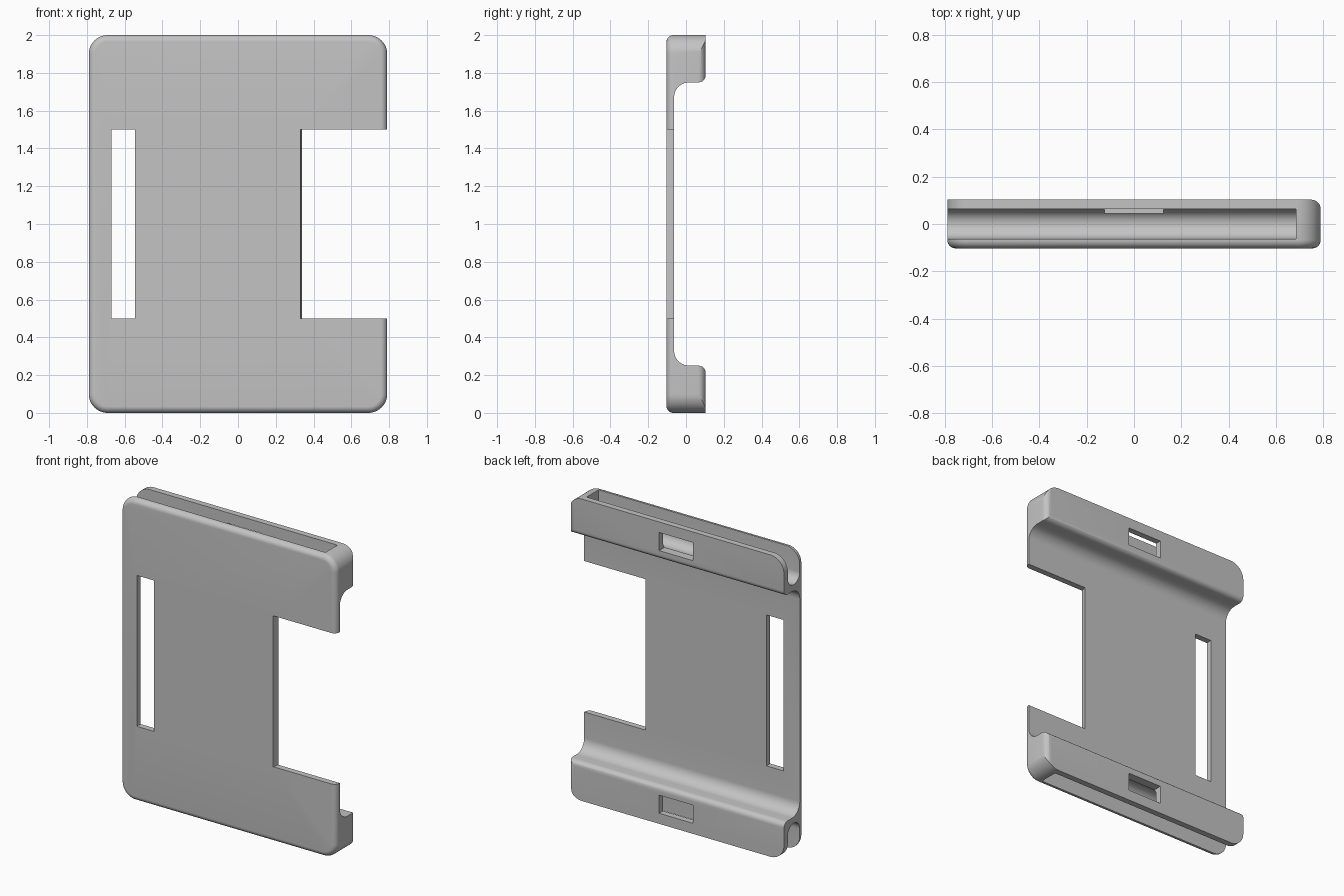
import bpy, bmesh, math
from mathutils import Vector

if "Cube" in bpy.data.objects:
    bpy.data.objects.remove(bpy.data.objects["Cube"])

HX, HY, H = 0.79, 0.103, 2.0      # half width, half depth, height
PLATE_Y = -0.063                  # back of the thin plate
SLOT = 0.0625                     # half width of the rail channels


def arc(cx, cy, r, a0, a1, n=12):
    return [(cx + r * math.cos(math.radians(a0 + (a1 - a0) * i / n)),
             cy + r * math.sin(math.radians(a0 + (a1 - a0) * i / n))) for i in range(n + 1)]


def make_object(name, bm):
    bmesh.ops.recalc_face_normals(bm, faces=bm.faces[:])
    mesh = bpy.data.meshes.new(name)
    bm.to_mesh(mesh)
    bm.free()
    ob = bpy.data.objects.new(name, mesh)
    bpy.context.collection.objects.link(ob)
    return ob


def loft(name, rings):
    """Closed solid through rings holding the same number of points."""
    bm = bmesh.new()
    loops = [[bm.verts.new(p) for p in ring] for ring in rings]
    n = len(loops[0])
    for a, b in zip(loops, loops[1:]):
        for i in range(n):
            j = (i + 1) % n
            bm.faces.new((a[i], a[j], b[j], b[i]))
    bm.faces.new(loops[0])
    bm.faces.new(loops[-1][::-1])
    return make_object(name, bm)


def prism_x(name, yz, x0, x1):
    return loft(name, [[(x, y, z) for y, z in yz] for x in (x0, x1)])


def prism_z(name, xy, z0, z1):
    return loft(name, [[(x, y, z) for x, y in xy] for z in (z0, z1)])


def box(name, x0, x1, y0, y1, z0, z1):
    return prism_z(name, [(x0, y0), (x1, y0), (x1, y1), (x0, y1)], z0, z1)


def boolean(ob, tool, op):
    mod = ob.modifiers.new(op, 'BOOLEAN')
    mod.operation, mod.object, mod.solver = op, tool, 'EXACT'
    bpy.context.view_layer.objects.active = ob
    bpy.ops.object.modifier_apply(modifier=mod.name)
    bpy.data.objects.remove(tool, do_unlink=True)


def rounded_rect(inset, y, r=0.1):
    """Outline of the front view, shrunk by inset."""
    pts = []
    for sx, sz, a in ((1, 1, 0), (-1, 1, 90), (-1, -1, 180), (1, -1, 270)):
        pts += arc(sx * (HX - r), H / 2 + sz * (H / 2 - r), r - inset, a, a + 90)
    return [(x, y, z) for x, z in pts]


# Holder: side profile with thick rails at both ends
half = arc(HY - 0.035, 1.785, 0.035, 0, -90, 8) + arc(PLATE_Y + 0.08, 1.67, 0.08, 90, 180)
profile = [(-0.2, 2.1), (HY, 2.1)] + half
profile += [(y, H - z) for y, z in reversed(profile)]
holder = prism_x("card_holder", profile, -0.9, 0.9)

# Rounded outline with a soft front edge
R = 0.035
rings = [rounded_rect(R * (1 - math.sin(t)), -HY + R * (1 - math.cos(t)))
         for t in (math.radians(90 * i / 8) for i in range(9))]
rings.append(rounded_rect(0, 0.25))
boolean(holder, loft("outline", rings), 'INTERSECT')

# Soft vertical edge at the closed back end of the rails
corner = arc(HX - 0.04, HY - 0.04, 0.04, 0, 90, 8)
corner = [(HX + 0.1, HY - 0.04)] + corner + [(HX - 0.04, HY + 0.1), (HX + 0.1, HY + 0.1)]
boolean(holder, prism_z("corner_cutter", corner, -0.1, 2.1), 'DIFFERENCE')

# Round-bottomed channels and latch windows in both rails
for flip in (False, True):
    m = (lambda z: H - z) if flip else (lambda z: z)
    u = [(SLOT, 2.2)] + arc(0, 1.853, SLOT, 0, -180, 20) + [(-SLOT, 2.2)]
    boolean(holder, prism_x("channel_cutter", [(y, m(z)) for y, z in u], -1.0, 0.685), 'DIFFERENCE')
    z0, z1 = sorted((m(1.81), m(1.93)))
    boolean(holder, box("window_cutter", -0.125, 0.125, 0.0, 0.2, z0, z1), 'DIFFERENCE')

# Strap slot and side notch in the plate
boolean(holder, box("slot_cutter", -0.67, -0.545, -0.3, 0.3, 0.5, 1.5), 'DIFFERENCE')
notch = [(0.33, -HY), (0.33, -0.3), (1.0, -0.3), (1.0, 0.3), (0.34, 0.3), (0.34, PLATE_Y)]
boolean(holder, prism_z("notch_cutter", notch, 0.5, 1.5), 'DIFFERENCE')

# Single grey colour, smooth fillets
grey = bpy.data.materials.new("grey_plastic")
grey.diffuse_color = (0.55, 0.55, 0.55, 1)
grey.use_nodes = True
grey.node_tree.nodes["Principled BSDF"].inputs["Base Color"].default_value = grey.diffuse_color
holder.data.materials.clear()
holder.data.materials.append(grey)
for p in holder.data.polygons:
    p.material_index = 0
holder.select_set(True)
bpy.context.view_layer.objects.active = holder
bpy.ops.object.shade_smooth_by_angle(angle=math.radians(30))
